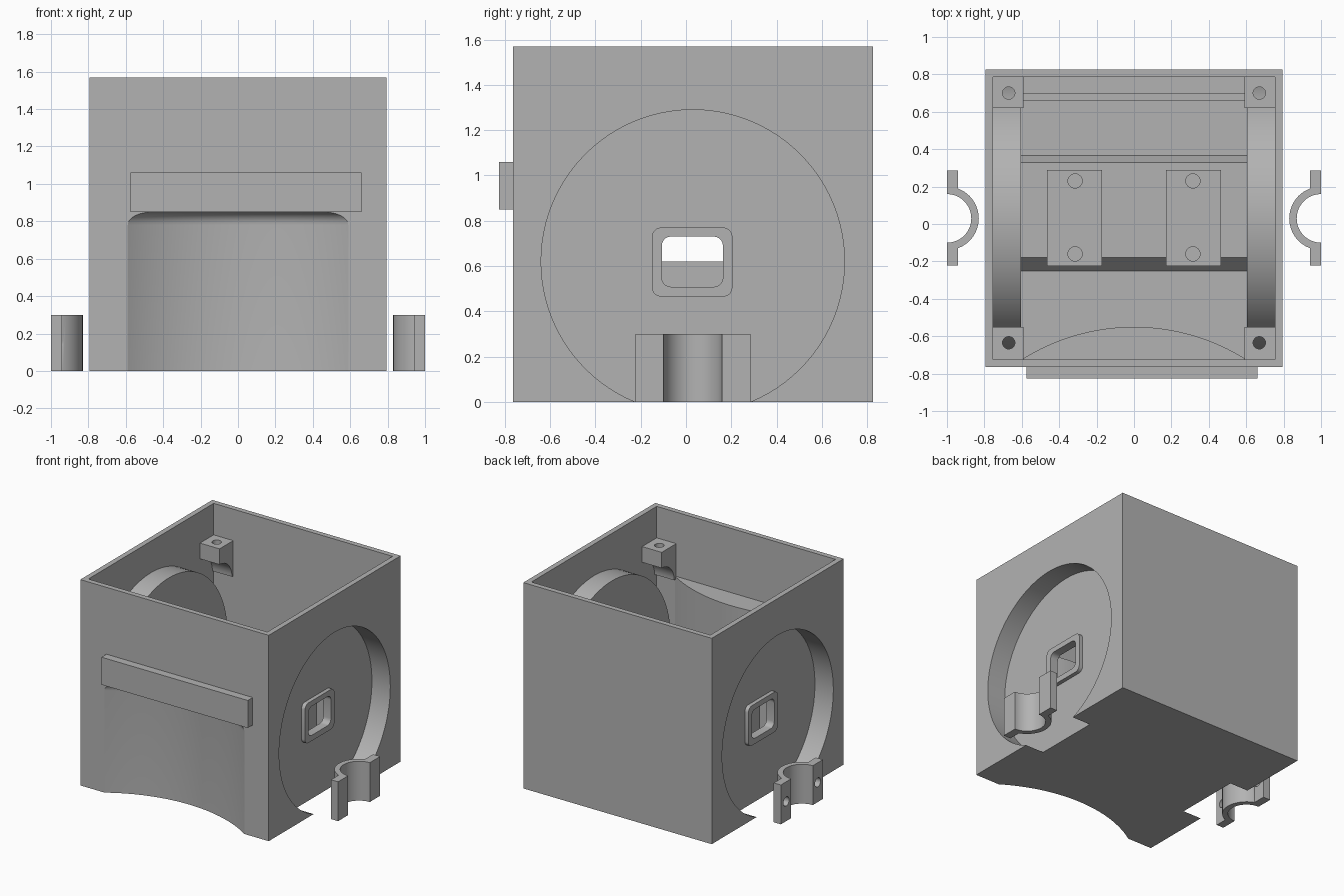
import bpy, bmesh, math
from mathutils import Matrix

if "Cube" in bpy.data.objects:
    bpy.data.objects.remove(bpy.data.objects["Cube"])

grey = bpy.data.materials.new("plain grey")
grey.diffuse_color = (0.45, 0.45, 0.45, 1)
grey.use_nodes = True
grey.node_tree.nodes["Principled BSDF"].inputs["Base Color"].default_value = grey.diffuse_color
YC, ZC = 0.03, 0.62          # axle position


def finish(name, bm):
    me = bpy.data.meshes.new(name)
    bmesh.ops.recalc_face_normals(bm, faces=bm.faces)
    bm.to_mesh(me)
    bm.free()
    me.materials.append(grey)
    ob = bpy.data.objects.new(name, me)
    bpy.context.collection.objects.link(ob)
    return ob


def box(name, x, y, z, round_x=0):
    bm = bmesh.new()
    bmesh.ops.create_cube(bm, size=1)
    for v in bm.verts:
        for i, (a, b) in enumerate((x, y, z)):
            v.co[i] = a if v.co[i] < 0 else b
    if round_x:              # round only the edges running along x
        es = [e for e in bm.edges if abs(e.verts[0].co.x - e.verts[1].co.x) > 1e-4]
        bmesh.ops.bevel(bm, geom=es, offset=round_x, segments=5, profile=0.5, affect='EDGES')
    return finish(name, bm)


def cyl(name, axis, c, r, a, b, n=96, bevel=0):
    """Cylinder from a to b on the axis; c holds the other two coordinates."""
    bm = bmesh.new()
    bmesh.ops.create_cone(bm, cap_ends=True, segments=n, radius1=r, radius2=r, depth=b - a)
    if bevel:                # round the top rim
        es = [e for e in bm.edges if all(v.co.z > 0 for v in e.verts)]
        bmesh.ops.bevel(bm, geom=es, offset=bevel, segments=8, profile=0.5, affect='EDGES')
    m = (a + b) / 2
    if axis == 'X':
        bm.transform(Matrix.Translation((m, *c)) @ Matrix.Rotation(math.pi / 2, 4, 'Y'))
    else:
        bm.transform(Matrix.Translation((*c, m)))
    return finish(name, bm)


def boolean(ob, others, op='DIFFERENCE'):
    bpy.context.view_layer.objects.active = ob
    for o in others:
        m = ob.modifiers.new("cut", 'BOOLEAN')
        m.operation, m.object, m.solver = op, o, 'EXACT'
        bpy.ops.object.modifier_apply(modifier=m.name)
        bpy.data.objects.remove(o)
    return ob


def span(s, a, b):
    return (a, b) if s > 0 else (-b, -a)


# Hollow interior, leaving round wheel wells and the curved front bulge
cavity = box("cavity", (-.755, .755), (-.725, .785), (.04, 1.8))
for s in (-1, 1):
    boolean(cavity, [cyl("well", 'X', (YC, ZC), .71, *span(s, .605, .9))])
boolean(cavity, [cyl("bulge", 'Z', (0, -1.672), 1.122, -.1, 1.08, 192)])

# Outer box with wheel recesses and front hollow
body = box("body", (-.795, .795), (-.765, .825), (0, 1.57))
boolean(body, [cavity])
for s in (-1, 1):
    boolean(body, [cyl("recess", 'X', (YC, ZC), .67, *span(s, .64, .9))])
boolean(body, [cyl("hollow", 'Z', (0, -1.672), 1.082, -.1, .85, 192, .07)])
boolean(body, [box("window", (-1.2, 1.2), (-.107, .163), (.508, .73), .04)])

# Window frames
for s in (-1, 1):
    f = box("window_frame", span(s, .63, .67), (-.15, .205), (.465, .77), .04)
    boolean(f, [box("window", (-1.2, 1.2), (-.107, .163), (.508, .73), .04)])

# Front bar
box("front_bar", (-.575, .66), (-.825, -.765), (.85, 1.06))

# Corner screw posts, coved underneath
for s in (-1, 1):
    for y0, y1, yc, inner in ((.62, .79, .70, .62), (-.73, -.55, -.635, -.55)):
        post = box("corner_post", span(s, .59, .76), (y0, y1), (1.06, 1.33))
        boolean(post, [cyl("cove", 'X', (inner, 1.06), .15, -1, 1, 48),
                       cyl("hole", 'Z', (s * .67, yc), .033, 1.0, 1.5, 32)])

# Low sloped plinth under the axle cradles
bm = bmesh.new()
prof = [(-.26, .03), (-.18, .12), (.33, .12), (.37, .03)]
vs = [bm.verts.new((-.61, y, z)) for y, z in prof]
face = bm.faces.new(vs)
ext = bmesh.ops.extrude_face_region(bm, geom=[face])
for v in ext['geom']:
    if isinstance(v, bmesh.types.BMVert):
        v.co.x = .61
finish("plinth", bm)
box("rear_ledge", (-.6, .6), (.66, .70), (.03, .06))

# Axle cradles with half-round grooves and screw holes
for s in (-1, 1):
    cradle = box("axle_cradle", span(s, .17, .465), (-.225, .29), (.03, .62))
    boolean(cradle, [cyl("groove", 'X', (YC, ZC), .13, -1, 1, 64)]
            + [cyl("hole", 'Z', (s * .315, YC + d), .038, .3, .8, 32) for d in (-.19, .2)])

# Loose axle clamps beside the box
for s in (-1, 1):
    clamp = box("axle_clamp", span(s, .94, 1), (-.222, .285), (0, .3))
    boolean(clamp, [cyl("ring", 'Z', (s, YC), .17, 0, .3, 64)], 'UNION')
    boolean(clamp, [cyl("groove", 'Z', (s, YC), .13, -.1, .4, 64),
                    box("trim", span(s, 1, 1.4), (-.5, .5), (-.1, .4))])
    boolean(clamp, [cyl("hole", 'X', (YC + d, .15), .034, *span(s, .9, 1.1), 32) for d in (-.19, .19)])

for ob in list(bpy.context.scene.objects):
    bpy.ops.object.select_all(action='DESELECT')
    ob.select_set(True)
    bpy.context.view_layer.objects.active = ob
    bpy.ops.object.shade_smooth_by_angle(angle=math.radians(30))
